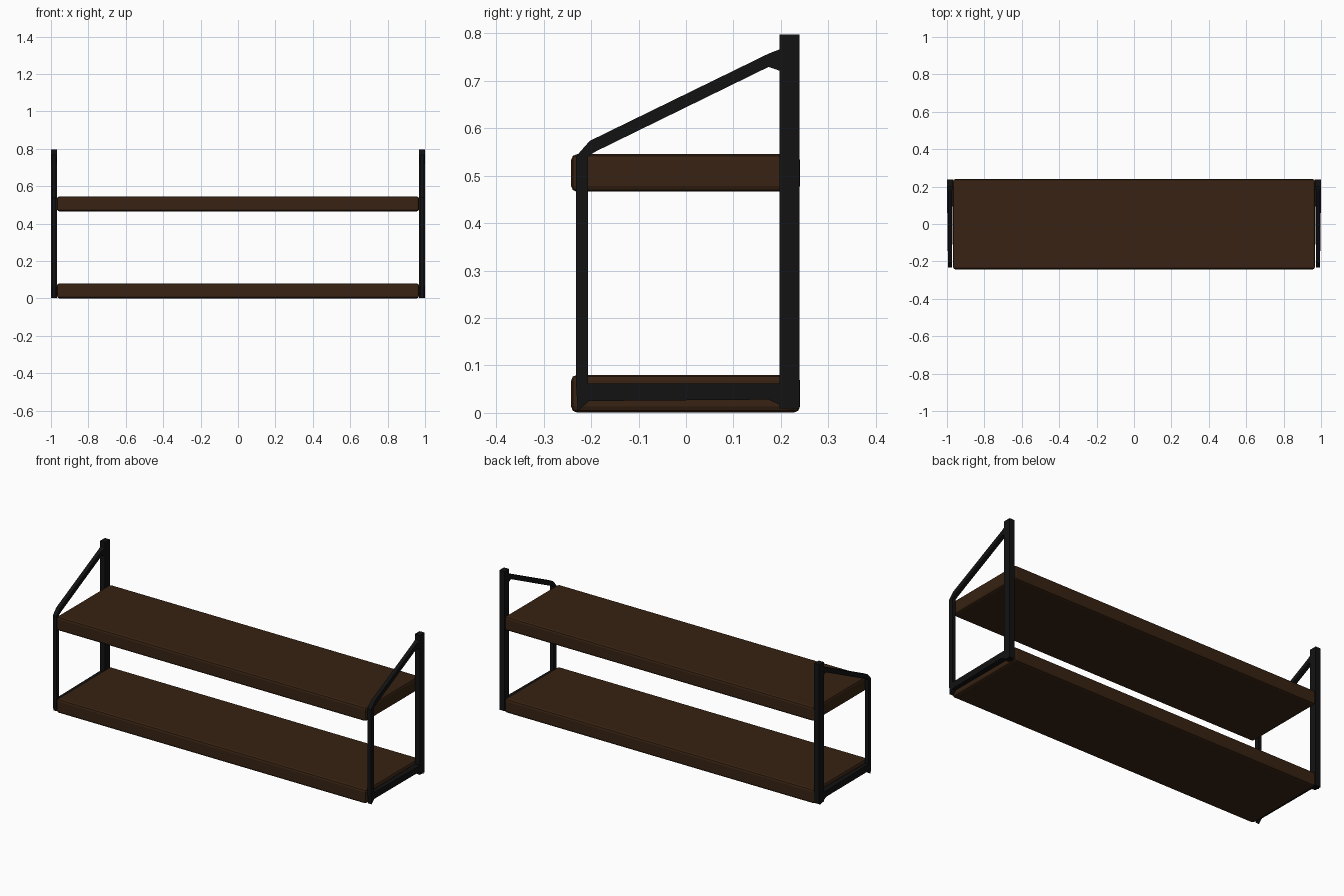
import bpy, bmesh
from mathutils import Matrix

if "Cube" in bpy.data.objects:
    bpy.data.objects.remove(bpy.data.objects["Cube"])


def material(name, rgb):
    m = bpy.data.materials.new(name)
    m.diffuse_color = (*rgb, 1)
    m.use_nodes = True
    m.node_tree.nodes["Principled BSDF"].inputs["Base Color"].default_value = m.diffuse_color
    return m


WOOD = material("dark_wood", (0.038, 0.016, 0.006))
METAL = material("black_metal", (0.006, 0.006, 0.006))


def add_object(name, bm, mat):
    bmesh.ops.recalc_face_normals(bm, faces=bm.faces)
    me = bpy.data.meshes.new(name)
    bm.to_mesh(me)
    bm.free()
    me.materials.append(mat)
    ob = bpy.data.objects.new(name, me)
    bpy.context.collection.objects.link(ob)
    return ob


def box(name, lo, hi, bevel, segments, mat):
    bm = bmesh.new()
    size = [b - a for a, b in zip(lo, hi)]
    mid = [(a + b) / 2 for a, b in zip(lo, hi)]
    bmesh.ops.create_cube(bm, size=1, matrix=Matrix.Translation(mid) @ Matrix.Diagonal((*size, 1)))
    if bevel:
        bmesh.ops.bevel(bm, geom=bm.edges[:], offset=bevel, segments=segments,
                        profile=0.5, affect='EDGES')
    return add_object(name, bm, mat)


# Side loop stations: outer (y, z), inner (y, z), half width in x
LOOP = [
    ((0.200, 0.767), (0.200, 0.720), 0.015),    # brace meets the post
    ((0.174, 0.757), (0.174, 0.729), 0.011),
    ((-0.203, 0.573), (-0.190, 0.551), 0.011),  # front top corner
    ((-0.232, 0.540), (-0.207, 0.540), 0.011),
    ((-0.232, 0.062), (-0.207, 0.062), 0.011),
    ((-0.228, 0.003), (-0.200, 0.062), 0.011),  # front foot
    ((-0.205, 0.025), (-0.190, 0.062), 0.011),
    ((0.174, 0.028), (0.174, 0.062), 0.016),    # bottom bar widens to the back
    ((0.228, 0.003), (0.205, 0.062), 0.016),    # back foot
]


def side_loop(name, x):
    bm = bmesh.new()
    rings = []
    for o, i, w in LOOP:
        rings.append([bm.verts.new((x + s * w, *p))
                      for s, p in ((-1, o), (1, o), (1, i), (-1, i))])
    for a, b in zip(rings, rings[1:]):
        for k in range(4):
            n = (k + 1) % 4
            bm.faces.new((a[k], a[n], b[n], b[k]))
    bm.faces.new(rings[0])
    bm.faces.new(rings[-1])
    return add_object(name, bm, METAL)


# Shelf boards
for name, z in (("lower_shelf", 0.001), ("upper_shelf", 0.466)):
    box(name, (-0.968, -0.242, z), (0.968, 0.240, z + 0.079), 0.012, 2, WOOD)

# End frames: back post plus brace, front bar and bottom bar
for side, s in (("left", -1), ("right", 1)):
    x = 0.984 * s
    box(side + "_back_post", (x - 0.016, 0.197, 0.009), (x + 0.016, 0.239, 0.797), 0, 1, METAL)
    side_loop(side + "_frame", x)
